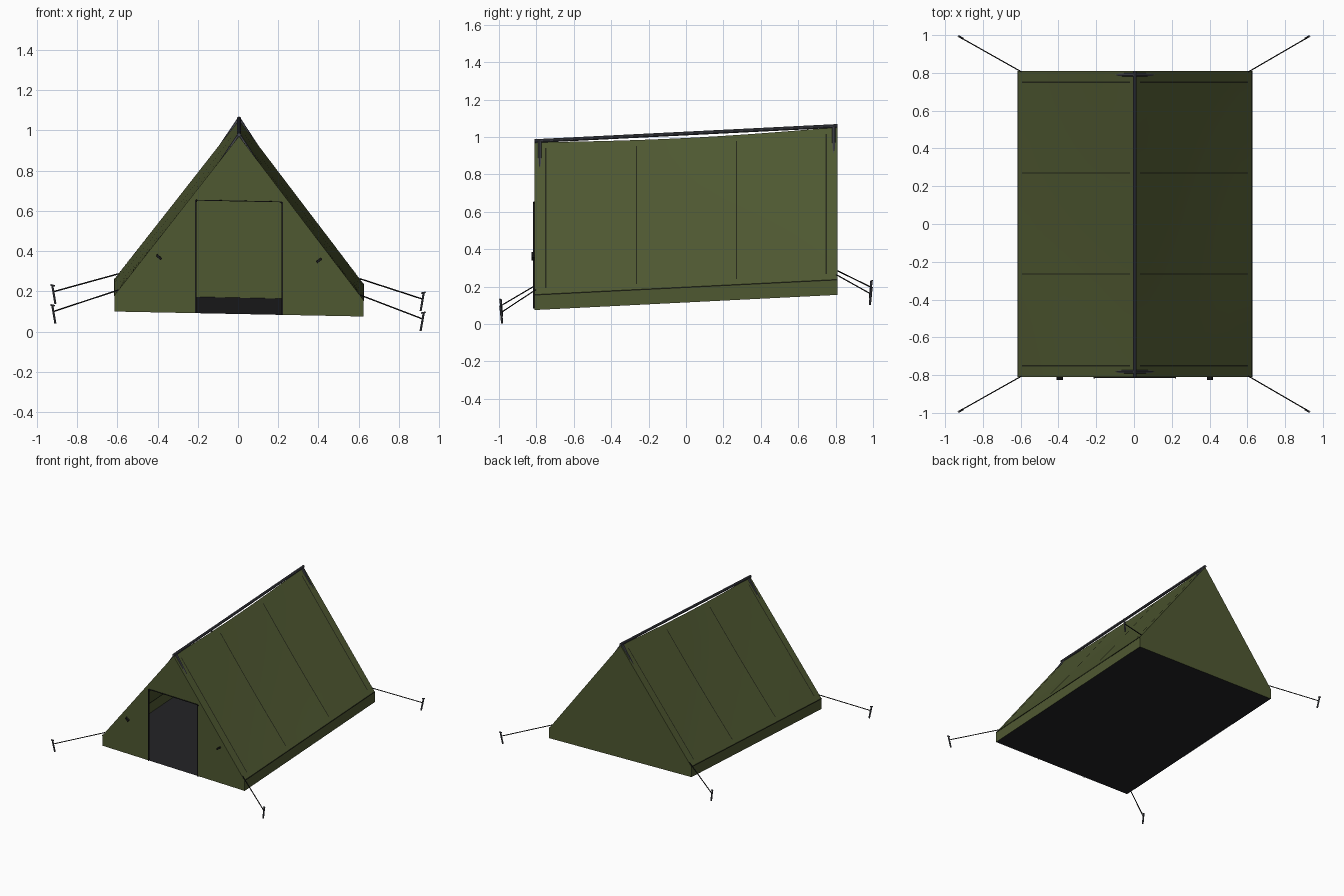
import bpy, bmesh, math
from mathutils import Vector, Matrix

if "Cube" in bpy.data.objects:
    bpy.data.objects.remove(bpy.data.objects["Cube"])

CX, W, D = 0.005, 0.62, 0.81          # ridge offset, half width, half depth
FLOOR, EAVE, RIDGE = 0.128, 0.208, 1.012


def mat(name, col):
    m = bpy.data.materials.new(name)
    m.diffuse_color = (*col, 1)
    m.use_nodes = True
    m.node_tree.nodes["Principled BSDF"].inputs["Base Color"].default_value = m.diffuse_color
    return m


OLIVE = mat("olive canvas", (0.078, 0.098, 0.031))
SEAM = mat("dark olive seam", (0.018, 0.021, 0.010))
BLACK = mat("black cord", (0.009, 0.009, 0.009))
GROUND = mat("dark groundsheet", (0.016, 0.016, 0.018))
STEEL = mat("grey pole", (0.065, 0.068, 0.082))


def shear(p):
    # the whole tent stands on gently sloping ground
    return Vector((p[0], p[1], p[2] + 0.05 * p[1] - 0.02 * p[0]))


def finish(name, bm, material):
    for v in bm.verts:
        v.co = shear(v.co)
    me = bpy.data.meshes.new(name)
    bm.to_mesh(me)
    bm.free()
    me.materials.append(material)
    ob = bpy.data.objects.new(name, me)
    bpy.context.collection.objects.link(ob)
    return ob


def polygons(name, polys, material):
    bm = bmesh.new()
    for poly in polys:
        bm.faces.new([bm.verts.new(p) for p in poly])
    bmesh.ops.remove_doubles(bm, verts=bm.verts, dist=1e-5)
    return finish(name, bm, material)


def rod(name, a, b, r, material, sides=8):
    a, b = Vector(a), Vector(b)
    d = b - a
    bm = bmesh.new()
    M = Matrix.Translation((a + b) / 2) @ d.to_track_quat('Z', 'Y').to_matrix().to_4x4()
    bmesh.ops.create_cone(bm, cap_ends=True, segments=sides, radius1=r, radius2=r,
                          depth=d.length, matrix=M)
    return finish(name, bm, material)


def box(name, centre, size, material, roll=0):
    bm = bmesh.new()
    M = (Matrix.Translation(centre) @ Matrix.Rotation(roll, 4, 'Y')
         @ Matrix.Diagonal((*size, 1)))
    bmesh.ops.create_cube(bm, size=1, matrix=M)
    return finish(name, bm, material)


def roof_point(side, u, y, lift=0.0):
    # u runs 0 at the eave to 1 at the ridge; canvas sags between the ends
    bow = math.cos(y / D * math.pi / 2)
    sag = 0.017 * bow * u + 0.012 * bow * math.sin(math.pi * u)
    return (CX + side * (W * (1 - u) + lift * 0.8), y,
            EAVE + (RIDGE - EAVE) * u - sag + lift * 0.6)


def grid(name, fn, nu, nv, material, smooth=True):
    bm = bmesh.new()
    vs = [[bm.verts.new(fn(i / nu, j / nv)) for j in range(nv + 1)] for i in range(nu + 1)]
    for i in range(nu):
        for j in range(nv):
            f = bm.faces.new((vs[i][j], vs[i + 1][j], vs[i + 1][j + 1], vs[i][j + 1]))
            f.smooth = smooth
    bmesh.ops.recalc_face_normals(bm, faces=bm.faces)
    return finish(name, bm, material)


# groundsheet
polygons("groundsheet", [[(CX - W, -D, FLOOR), (CX - W, D, FLOOR),
                          (CX + W, D, FLOOR), (CX + W, -D, FLOOR)]], GROUND)

for s, label in ((-1, "left"), (1, "right")):
    # roof panel, low side wall and eave seam
    grid(label + "_roof", lambda u, v: roof_point(s, u, D * (2 * v - 1)), 10, 20, OLIVE)
    x = CX + s * W
    polygons(label + "_wall", [[(x, -s * D, FLOOR), (x, s * D, FLOOR),
                                (x, s * D, EAVE), (x, -s * D, EAVE)]], OLIVE)
    box(label + "_eave_seam", (x, 0, EAVE), (0.004, 2 * D, 0.005), SEAM)
    # stitched seams running up the roof
    for k, yc in enumerate((-0.75, -0.265, 0.27, 0.75)):
        grid(f"{label}_roof_seam_{k + 1}",
             lambda u, v: roof_point(s, 0.04 + 0.92 * u, yc + 0.007 * (v - 0.5), 0.003),
             10, 1, SEAM)

# back gable
outline = [(-W, FLOOR), (W, FLOOR), (W, EAVE), (0, RIDGE), (-W, EAVE)]
polygons("back_gable", [[(CX - x, D, z) for x, z in outline]], OLIVE)

# front gable with a door opening
DW, DT = 0.215, 0.69
zd = RIDGE - (RIDGE - EAVE) * DW / W
front = [[(0, RIDGE), (-DW, zd), (-DW, DT), (DW, DT), (DW, zd)]]
for s in (-1, 1):
    side = [(DW, FLOOR), (W, FLOOR), (W, EAVE), (DW, zd), (DW, DT)]
    front.append([(s * x, z) for x, z in (side if s > 0 else side[::-1])])
polygons("front_gable", [[(CX + x, -D, z) for x, z in p] for p in front], OLIVE)

# door edging, tied-back flaps and toggles
box("door_top_edge", (CX, -D - 0.002, DT), (2 * DW, 0.005, 0.004), BLACK)
for s, label in ((-1, "left"), (1, "right")):
    box(label + "_door_edge", (CX + s * DW, -D - 0.003, (FLOOR + DT) / 2),
        (0.007, 0.008, DT - FLOOR), BLACK)
    flap = [(DW, FLOOR + 0.003), (0.40, FLOOR + 0.003), (0.38, 0.40), (DW, DT)]
    polygons(label + "_door_flap", [[(CX + s * x, -D - 0.004, z)
                                     for x, z in flap[::s]]], OLIVE)
    box(label + "_toggle", (CX + s * 0.398, -D - 0.008, 0.403),
        (0.032, 0.014, 0.012), BLACK, roll=-s * math.radians(38))

# ridge pole and A-frame legs
rod("ridge_pole", (CX, -D, 1.019), (CX, D, 1.019), 0.010, STEEL, 10)
for y, end in ((-0.782, "front"), (0.79, "back")):
    for s, label in ((-1, "left"), (1, "right")):
        rod(f"{end}_{label}_pole", (CX, y, 1.016), (CX + s * 0.58, y, FLOOR + 0.01),
            0.010, STEEL)

# guy ropes and pegs at the four corners
for sy, end in ((-1, "front"), (1, "back")):
    for s, label in ((-1, "left"), (1, "right")):
        n = f"{end}_{label}"
        rod(n + "_guy_rope", (CX + s * 0.60, sy * 0.805, 0.235),
            (s * 0.92, sy * 0.988, 0.13), 0.0035, BLACK, 6)
        rod(n + "_peg", (s * 0.908, sy * 0.983, 0.071), (s * 0.924, sy * 0.992, 0.165),
            0.006, STEEL, 6)
        rod(n + "_peg_head", (s * 0.912, sy * 0.987, 0.160), (s * 0.932, sy * 0.996, 0.164),
            0.004, STEEL, 6)
